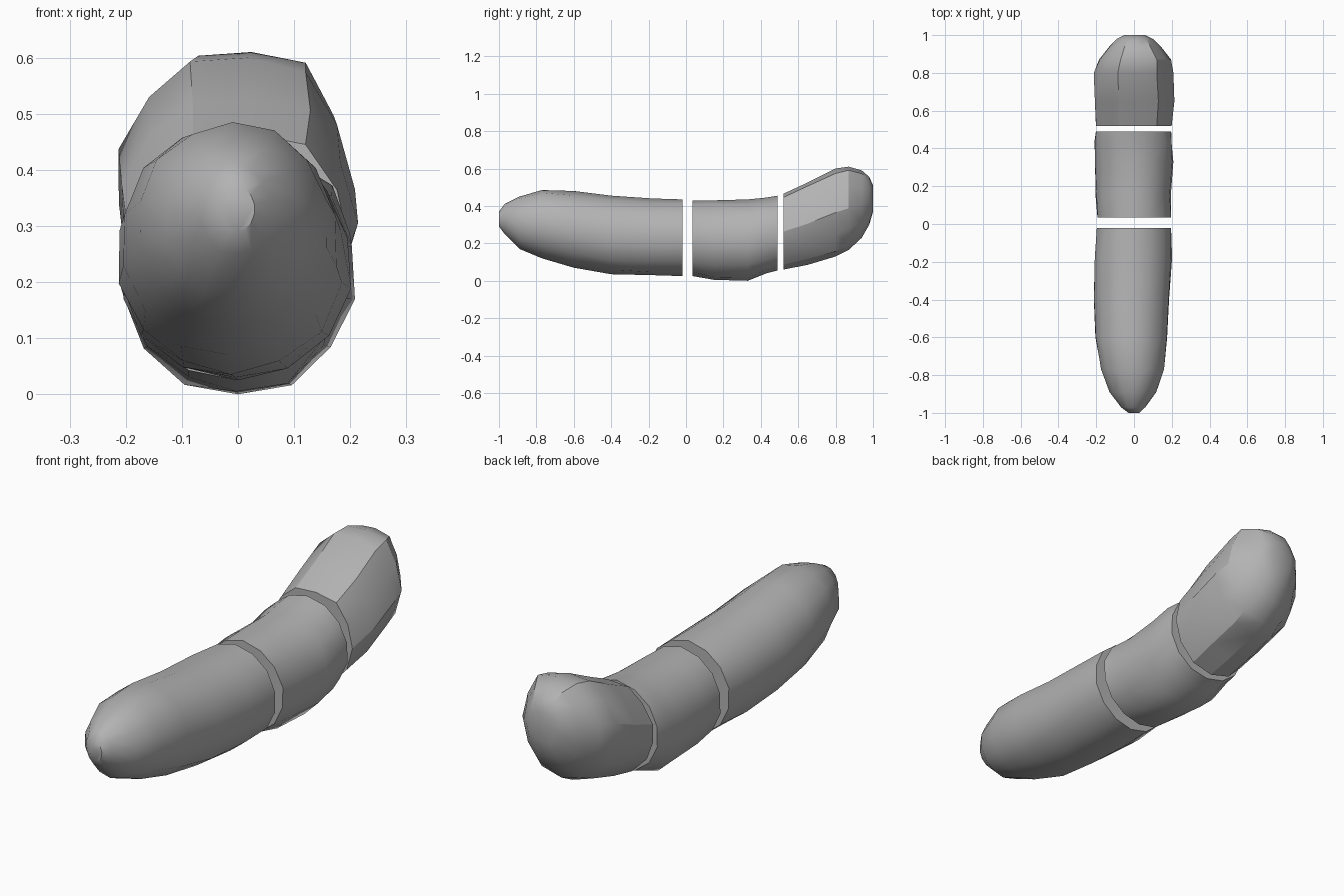
import bpy, bmesh, math, random

default_cube = bpy.data.objects.get("Cube")
if default_cube:
    bpy.data.objects.remove(default_cube, do_unlink=True)

rng = random.Random(4)

grey = bpy.data.materials.new("plain_grey")
grey.use_nodes = True
colour = (0.45, 0.45, 0.45, 1)
grey.diffuse_color = colour
grey.node_tree.nodes["Principled BSDF"].inputs["Base Color"].default_value = colour
grey.node_tree.nodes["Principled BSDF"].inputs["Roughness"].default_value = 0.7


def oval(sides):
    """Unit cross-section with a vertex at the top and the bottom."""
    turns = [math.tau * i / sides for i in range(sides)]
    return [(math.sin(a), math.cos(a)) for a in turns]


def slice_part(name, section, stations, roughness, angle):
    """Loft a closed slice through stations of (y, bottom, top, x min, x max)."""
    bm = bmesh.new()
    rings = []
    for i, (y, low, high, x0, x1) in enumerate(stations):
        ring = []
        inner = 0 < i < len(stations) - 1
        for u, v in section:
            # Uneven skin away from the cut faces and the crown lines
            r = roughness * (1 if inner else 0.4)
            s = 1 + (rng.uniform(-r, r) if abs(v) < 0.95 else 0)
            x = (x0 + x1) / 2 + u * s * (x1 - x0) / 2
            z = (low + high) / 2 + v * s * (high - low) / 2
            ring.append(bm.verts.new((x, y, z)))
        rings.append(ring)
    for a, b in zip(rings, rings[1:]):
        for i in range(len(section)):
            j = (i + 1) % len(section)
            bm.faces.new((a[i], a[j], b[j], b[i]))
    bm.faces.new(rings[0])
    bm.faces.new(rings[-1])
    bmesh.ops.recalc_face_normals(bm, faces=bm.faces)
    mesh = bpy.data.meshes.new(name)
    bm.to_mesh(mesh)
    bm.free()
    mesh.materials.append(grey)
    obj = bpy.data.objects.new(name, mesh)
    bpy.context.collection.objects.link(obj)
    bpy.ops.object.select_all(action="DESELECT")
    obj.select_set(True)
    bpy.context.view_layer.objects.active = obj
    bpy.ops.object.shade_smooth_by_angle(angle=math.radians(angle))


# Long front slice with a blunt tip
slice_part("front_slice", oval(14), [
    (-1.0, 0.29, 0.37, -0.03, 0.03),
    (-0.97, 0.25, 0.41, -0.07, 0.06),
    (-0.89, 0.17, 0.45, -0.13, 0.12),
    (-0.77, 0.12, 0.485, -0.18, 0.16),
    (-0.6, 0.07, 0.48, -0.21, 0.18),
    (-0.4, 0.035, 0.455, -0.215, 0.19),
    (-0.18, 0.03, 0.44, -0.215, 0.205),
    (-0.02, 0.025, 0.435, -0.2, 0.2),
], 0.025, 40)

# Short middle slice, its underside slightly bulged
slice_part("middle_slice", oval(14), [
    (0.035, 0.025, 0.43, -0.2, 0.2),
    (0.15, 0.005, 0.43, -0.205, 0.2),
    (0.33, 0.0, 0.435, -0.215, 0.215),
    (0.43, 0.04, 0.445, -0.21, 0.21),
    (0.49, 0.055, 0.455, -0.205, 0.2),
], 0.035, 40)

# Upturned rear slice with broad flat facets along the top
facets = [(0.1, 1), (0.6, 0.9), (0.88, 0.5), (1, 0), (0.85, -0.5),
          (0.5, -0.87), (0, -1), (-0.5, -0.87), (-0.85, -0.5),
          (-1, -0.1), (-1, 0.3), (-0.75, 0.7), (-0.4, 0.97)]
slice_part("rear_slice", facets, [
    (0.52, 0.06, 0.465, -0.2, 0.2),
    (0.65, 0.085, 0.525, -0.205, 0.21),
    (0.8, 0.13, 0.6, -0.21, 0.205),
    (0.87, 0.165, 0.61, -0.185, 0.195),
    (0.94, 0.23, 0.59, -0.13, 0.14),
    (0.98, 0.3, 0.555, -0.09, 0.1),
    (1.0, 0.37, 0.51, -0.05, 0.06),
], 0.02, 30)
